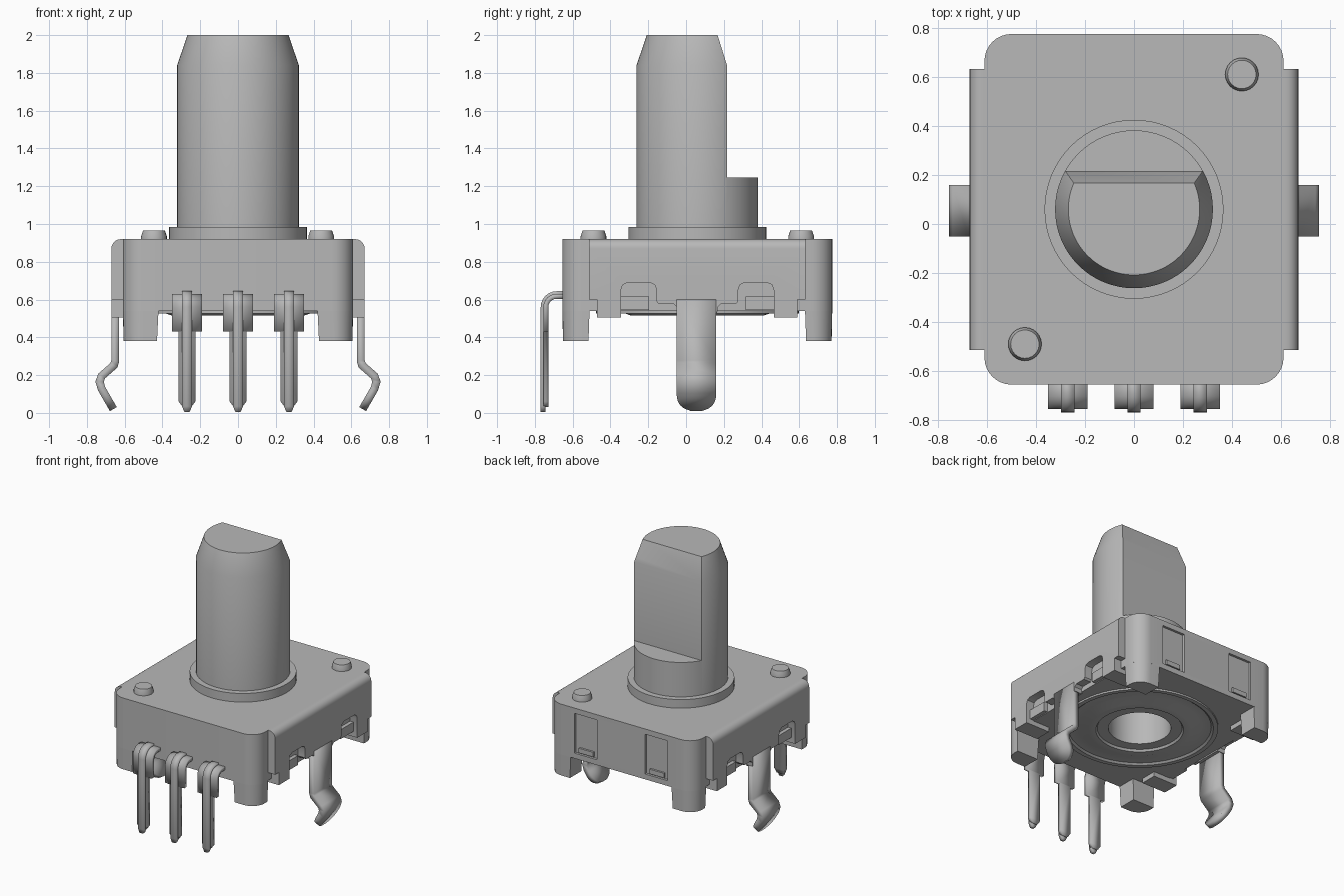
import bpy, bmesh, math
from mathutils import Vector

cube = bpy.data.objects.get("Cube")
if cube:
    bpy.data.objects.remove(cube)

CY = 0.06  # centre of the housing in y
metal = bpy.data.materials.new("light grey metal")
metal.use_nodes = True
metal.diffuse_color = (0.48, 0.48, 0.48, 1)
metal.node_tree.nodes["Principled BSDF"].inputs["Base Color"].default_value = (0.48, 0.48, 0.48, 1)
parts = []


def finish(name, bm, angle=35):
    bmesh.ops.recalc_face_normals(bm, faces=bm.faces)
    mesh = bpy.data.meshes.new(name)
    bm.to_mesh(mesh)
    bm.free()
    mesh.materials.append(metal)
    ob = bpy.data.objects.new(name, mesh)
    bpy.context.collection.objects.link(ob)
    parts.append((ob, angle))
    return ob


def prism(name, pts, lo, hi, axis, taper=1.0):
    """Extrude a 2D outline along an axis; taper scales the low end."""
    place = {"x": lambda p, h: (h, p[0], p[1]), "z": lambda p, h: (p[0], p[1], h)}[axis]
    mid = sum((Vector(p) for p in pts), Vector((0, 0))) / len(pts)
    bm = bmesh.new()
    low = [bm.verts.new(place(mid + (Vector(p) - mid) * taper, lo)) for p in pts]
    top = [bm.verts.new(place(p, hi)) for p in pts]
    bm.faces.new(low)
    bm.faces.new(top)
    n = len(pts)
    for i in range(n):
        bm.faces.new((low[i], low[(i + 1) % n], top[(i + 1) % n], top[i]))
    return finish(name, bm)


def box(name, x, y, z):
    return prism(name, [(x[0], y[0]), (x[1], y[0]), (x[1], y[1]), (x[0], y[1])], z[0], z[1], "z")


def lathe(name, profile, x=0, y=CY, steps=64):
    bm = bmesh.new()
    verts = [bm.verts.new((r, 0, z)) for r, z in profile]
    edges = [bm.edges.new(e) for e in zip(verts, verts[1:])]
    bmesh.ops.spin(bm, geom=verts + edges, cent=(0, 0, 0), axis=(0, 0, 1),
                   angle=math.tau, steps=steps, use_merge=True)
    bmesh.ops.remove_doubles(bm, verts=bm.verts, dist=0.0005)
    bmesh.ops.translate(bm, verts=bm.verts, vec=(x, y, 0))
    return finish(name, bm, 25)


def strip(name, rows, thick, place):
    """Bent sheet strip from rows of (a, z, half width)."""
    bm = bmesh.new()
    pairs = [(bm.verts.new(place(a, z, -w)), bm.verts.new(place(a, z, w))) for a, z, w in rows]
    for p, q in zip(pairs, pairs[1:]):
        bm.faces.new((p[0], p[1], q[1], q[0]))
    ob = finish(name, bm)
    mod = ob.modifiers.new("sheet", "SOLIDIFY")
    mod.thickness, mod.offset, mod.use_even_offset = thick, 0, True
    return ob


def arc(cx, cy, r, a0, a1, n=8):
    return [(cx + r * math.cos(math.radians(a0 + (a1 - a0) * i / n)),
             cy + r * math.sin(math.radians(a0 + (a1 - a0) * i / n))) for i in range(n + 1)]


def cut(ob, cutter):
    mod = ob.modifiers.new("cut", "BOOLEAN")
    mod.object, mod.operation, mod.solver = cutter, "DIFFERENCE", "EXACT"
    bpy.context.view_layer.objects.active = ob
    bpy.ops.object.modifier_apply(modifier=mod.name)
    parts[:] = [p for p in parts if p[0] != cutter]
    bpy.data.objects.remove(cutter)


# Housing with rounded corners
HX, HY, R = 0.61, 0.715, 0.11
outline = []
for sx, sy, a in ((1, 1, 0), (-1, 1, 90), (-1, -1, 180), (1, -1, 270)):
    outline += arc(sx * (HX - R), CY + sy * (HY - R), R, a, a + 90)
housing = prism("housing", outline, 0.54, 0.92, "z")

# Blind bore from below and two shallow panels on the back
cut(housing, lathe("bore_cutter", [(0, 0.4), (0.215, 0.4), (0.215, 0.9), (0, 0.9)]))
for s in (-1, 1):
    x = sorted((s * 0.2, s * 0.39))
    cut(housing, box("panel_cutter", x, (0.757, 0.8), (0.58, 0.88)))
    box("panel_latch", (s * 0.295 - 0.06, s * 0.295 + 0.06), (0.74, 0.772), (0.59, 0.625))

# Corner feet
for sx in (-1, 1):
    for sy in (-1, 1):
        pts = [(0.42, HY - 0.145), (HX, HY - 0.145)] + arc(HX - R, HY - R, R, 0, 90) + [(0.42, HY)]
        prism("corner_foot", [(sx * a, CY + sy * b) for a, b in pts], 0.38, 0.56, "z", 0.93)

# Rings around the bore on the underside
lathe("underside_rings", [(0.537, 0.56), (0.537, 0.527), (0.505, 0.527), (0.49, 0.539),
                          (0.42, 0.539), (0.35, 0.515), (0.3, 0.515), (0.29, 0.53),
                          (0.214, 0.53), (0.214, 0.6)])

# Side plates of the cover, half outline mirrored about the middle
half = [(0.105, 0.53), (0.107, 0.56), (0.125, 0.577), (0.205, 0.577), (0.215, 0.59),
        (0.215, 0.65), (0.225, 0.678), (0.25, 0.69), (0.37, 0.69), (0.395, 0.678),
        (0.405, 0.65), (0.405, 0.505), (0.53, 0.505), (0.53, 0.6), (0.573, 0.6), (0.573, 0.92)]
plate = [(CY + d, z) for d, z in half] + [(CY - d, z) for d, z in reversed(half)]
leg = [(0.65, 0.6, 0.105), (0.65, 0.275, 0.105), (0.657, 0.252, 0.105),
       (0.722, 0.195, 0.105), (0.733, 0.165, 0.105)]
for i in range(9):
    t = i / 8
    leg.append((0.722 - 0.062 * t, 0.128 - 0.108 * t, 0.105 * math.sqrt(1 - 0.93 * t ** 3)))

for s in (-1, 1):
    side = prism("side_plate", plate, s * 0.605, s * 0.67, "x")
    bm = bmesh.new()
    bm.from_mesh(side.data)
    top = [e for e in bm.edges if all(v.co.z > 0.91 and abs(v.co.x) > 0.66 for v in e.verts)]
    bmesh.ops.bevel(bm, geom=top, offset=0.05, segments=6, affect="EDGES", profile=0.5)
    bm.to_mesh(side.data)
    bm.free()
    strip("mounting_leg", leg, 0.042, lambda a, z, w: (s * a, CY - 0.005 + w, z))
    # Inward tabs and catches in the arches
    for m in (-1, 1):
        ys = sorted((CY + m * 0.405, CY + m * 0.53))
        box("folded_tab", sorted((s * 0.47, s * 0.64)), ys, (0.505, 0.545))
        ys = sorted((CY + m * 0.255, CY + m * 0.405))
        box("arch_catch", sorted((s * 0.6, s * 0.638)), ys, (0.545, 0.615))

# Bent terminals at the front: wide shoulder, narrow pin, raised rib
for x in (-0.27, 0, 0.27):
    for name, w1, w2, shift, end in (("terminal", 0.08, 0.044, 0, 0.03), ("terminal_rib", 0.027, 0.027, 0.014, 0.005)):
        bend = arc(-0.685, 0.56, 0.057 + shift, 90, 180, 6)
        rows = [(-0.62, bend[0][1], w1)] + [(y, z, w1) for y, z in bend]
        y = bend[-1][0]
        rows += [(y, 0.432, w1), (y, 0.43, w2), (y, end + 0.03, w2), (y, end, w2 * 0.5)]
        strip(name, rows, 0.026, lambda a, z, w: (x + w, a, z))

# Collar and shaft with a flat at the back
lathe("collar", [(0, 0.9), (0.365, 0.9), (0.365, 0.985), (0, 0.985)])
shaft = lathe("shaft", [(0, 0.91), (0.322, 0.91), (0.322, 1.84), (0.268, 2.0), (0, 2.0)])
cut(shaft, prism("flat_cutter", [(0.217, 1.245), (0.217, 1.84), (0.167, 2.0), (0.151, 2.05),
                                 (0.6, 2.05), (0.6, 1.245)], -0.6, 0.6, "x"))

# Locating bumps on the top
for x, y in ((0.44, 0.61), (-0.445, -0.49)):
    lathe("locating_bump", [(0, 0.91), (0.068, 0.91), (0.068, 0.935), (0.058, 0.965), (0, 0.965)],
          x, y, 24)

# Smooth shading with sharp edges kept
for ob, angle in parts:
    bpy.ops.object.select_all(action="DESELECT")
    ob.select_set(True)
    bpy.context.view_layer.objects.active = ob
    bpy.ops.object.shade_smooth_by_angle(angle=math.radians(angle))
